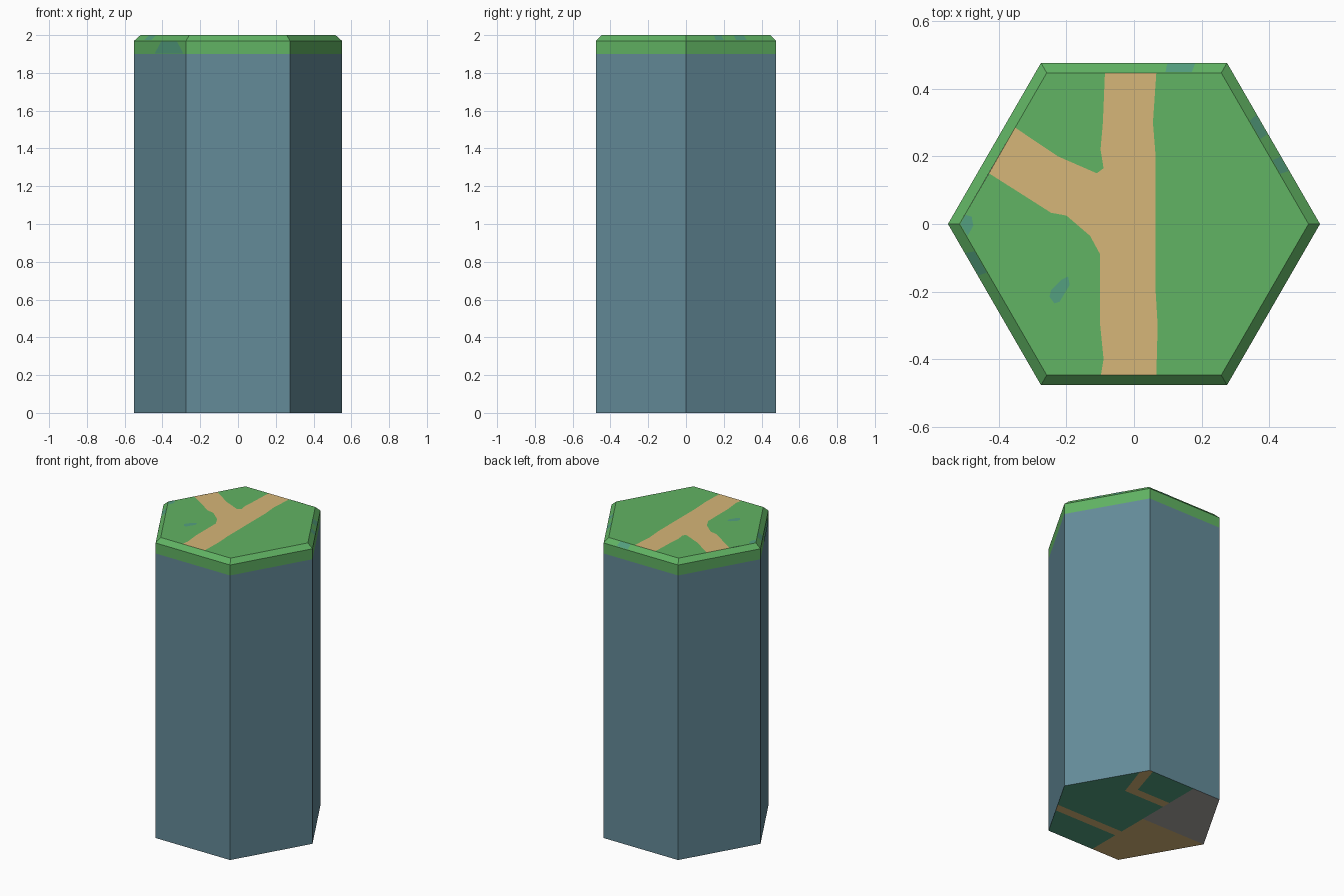
import bpy, math
from mathutils import Vector

if "Cube" in bpy.data.objects:
    bpy.data.objects.remove(bpy.data.objects["Cube"])


def material(name, rgb):
    """Flat colour from sRGB bytes, stored linear."""
    m = bpy.data.materials.new(name)
    lin = [(c / 255 / 12.92) if c < 11 else ((c / 255 + 0.055) / 1.055) ** 2.4 for c in rgb]
    m.diffuse_color = (*lin, 1)
    m.use_nodes = True
    m.node_tree.nodes["Principled BSDF"].inputs["Base Color"].default_value = m.diffuse_color
    return m


SLATE = material("slate blue", (100, 139, 153))
GRASS = material("grass green", (97, 179, 99))
PATH = material("sand path", (214, 182, 120))
TEAL = material("teal green", (84, 160, 128))
GREY = material("stone grey", (172, 168, 164))


def build(name, polys, mat):
    """Object from a list of polygons (each a list of points)."""
    verts, faces = [], []
    for p in polys:
        faces.append(range(len(verts), len(verts) + len(p)))
        verts += [tuple(v) for v in p]
    me = bpy.data.meshes.new(name)
    me.from_pydata(verts, [], [list(f) for f in faces])
    me.materials.append(mat)
    ob = bpy.data.objects.new(name, me)
    bpy.context.collection.objects.link(ob)
    return ob


def ring(r, z):
    return [Vector((r * math.cos(i * math.pi / 3), r * math.sin(i * math.pi / 3), z)) for i in range(6)]


def band(a, b):
    return [[a[i], a[(i + 1) % 6], b[(i + 1) % 6], b[i]] for i in range(6)]


def flat(pts, z, up=True):
    """Horizontal polygon facing up or down, whatever the point order."""
    area = sum(p[0] * q[1] - q[0] * p[1] for p, q in zip(pts, pts[1:] + pts[:1]))
    if (area > 0) != up:
        pts = pts[::-1]
    return [(x, y, z) for x, y in pts]


R, RI = 0.55, 0.516
base, line, rim, lip = ring(R, 0), ring(R, 1.9), ring(R, 1.97), ring(RI, 2.0)

# Column walls and grass rim with chamfer
build("column", band(base, line), SLATE)
walls, chamfer = band(line, rim), band(rim, lip)
build("grass_rim", walls + chamfer, GRASS)

# Top surface, tiled from the path outline and the grass around it
h, c = lip[1].y, lip[1].x
right = [(0.066, -h), (0.07, -0.3), (0.064, -0.2), (0.064, 0.2), (0.056, 0.3), (0.066, h)]
upper = [(-0.086, h), (-0.092, 0.3), (-0.099, 0.22), (-0.09, 0.165), (-0.11, 0.15),
         (-0.225, 0.2), (-0.3515, 0.285)]
lower = [(-0.429, 0.15), (-0.245, 0.033), (-0.2, 0.025), (-0.13, -0.035), (-0.1, -0.09),
         (-0.1, -0.3), (-0.09, -0.4), (-0.098, -h)]
build("path", [flat(right + upper + lower, 2)], PATH)
build("grass_top", [flat(right + [(c, h), (RI, 0), (c, -h)], 2),
                    flat(upper + [(-c, h)], 2),
                    flat(lower + [(-c, -h), (-RI, 0)], 2)], GRASS)


# Teal moss spots, on the top and as thin patches on the rim
def spot(quad, u0, u1, v0, v1, skew=0.0):
    a, b, d, e = quad
    n = (b - a).cross(e - a).normalized() * 0.001
    at = lambda u, v: a.lerp(b, u).lerp(e.lerp(d, u), v) + n
    return [at(u0, v0), at(u1, v0), at(u1 - skew, v1), at(u0 + skew, v1)]


build("moss_spots", [
    flat([(-0.25, -0.215), (-0.235, -0.235), (-0.22, -0.23), (-0.19, -0.18),
          (-0.195, -0.155), (-0.215, -0.165), (-0.245, -0.195)], 2.0008),
    flat([(-0.513, 0), (-0.498, 0.027), (-0.48, 0.022), (-0.475, -0.005), (-0.492, -0.035)], 2.0008),
    spot(chamfer[1], 0.17, 0.32, 0.1, 0.95),
    spot(chamfer[0], 0.56, 0.68, 0.1, 0.95),
    spot(chamfer[0], 0.33, 0.42, 0.1, 0.95),
    spot(chamfer[3], 0.18, 0.32, 0.1, 0.95),
    spot(walls[3], 0.4, 0.95, 0.02, 0.95, 0.12)], TEAL)

# Underside, tiled in sand, stone and teal
H, C, s = base[1].y, base[1].x, -0.07
edge = lambda y: (R - abs(y) / math.sqrt(3), y)
bend_in, bend_out = (0.23, 0.19), (0.18, 0.25)
build("underside_stone", [flat([(s, 0), (s, H), (-C, H), (-R, 0)], 0, False)], GREY)
build("underside_sand", [
    flat([(s, 0), (-R, 0), (-C, -H), (s, -H)], 0, False),
    flat([(s, -0.26), edge(-0.26), edge(-0.2), (s, -0.2)], 0, False),
    flat([(s, 0.19), bend_in, edge(0.42), (C, H), (0.25, H), bend_out, (s, 0.25)], 0, False)], PATH)
build("underside_teal", [
    flat([(s, -H), (C, -H), edge(-0.26), (s, -0.26)], 0, False),
    flat([(s, -0.2), edge(-0.2), (R, 0), edge(0.42), bend_in, (s, 0.19)], 0, False),
    flat([(s, 0.25), bend_out, (0.25, H), (s, H)], 0, False)], TEAL)
